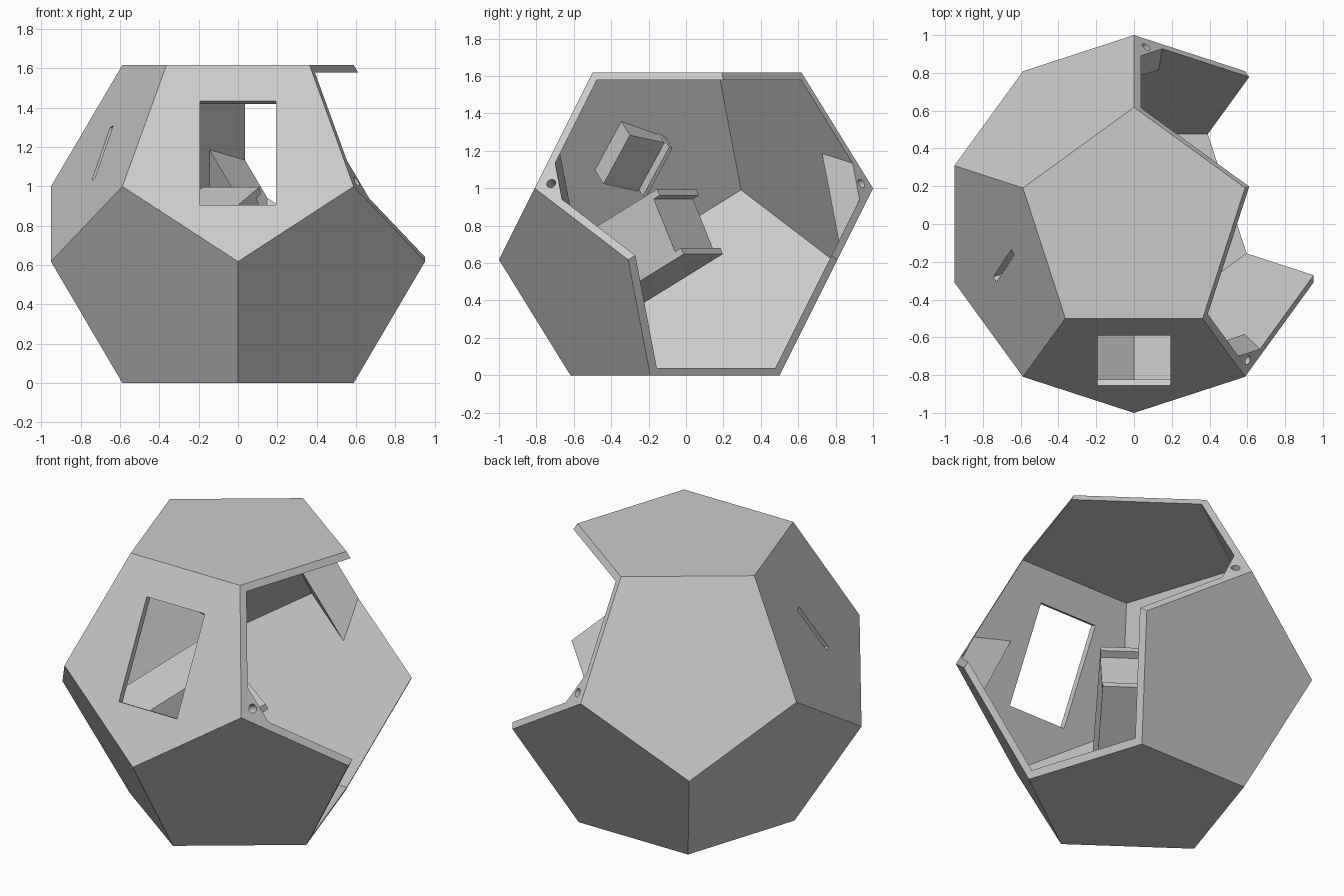
import bpy, bmesh
from math import sin, cos, radians
from mathutils import Vector

cube = bpy.data.objects.get("Cube")
if cube:
    bpy.data.objects.remove(cube)

R = 0.809               # centre to face
T = 0.038               # wall thickness
C = Vector((0, 0, R))
Z = Vector((0, 0, 1))

grey = bpy.data.materials.new("light_grey")
grey.use_nodes = True
rgba = (0.6, 0.6, 0.6, 1)
grey.diffuse_color = rgba
grey.node_tree.nodes["Principled BSDF"].inputs["Base Color"].default_value = rgba


def add(name, bm):
    bmesh.ops.recalc_face_normals(bm, faces=bm.faces)
    me = bpy.data.meshes.new(name)
    bm.to_mesh(me)
    bm.free()
    me.materials.append(grey)
    ob = bpy.data.objects.new(name, me)
    bpy.context.collection.objects.link(ob)
    return ob


def solid(name, planes):
    """Convex solid bounded by (normal, distance from the centre) planes."""
    bm = bmesh.new()
    bmesh.ops.create_cube(bm, size=4)
    bmesh.ops.translate(bm, verts=bm.verts, vec=C)
    for n, d in planes:
        cut = bmesh.ops.bisect_plane(bm, geom=bm.verts[:] + bm.edges[:] + bm.faces[:],
                                     plane_co=C + n * d, plane_no=n, clear_outer=True)
        edges = [e for e in cut["geom_cut"] if isinstance(e, bmesh.types.BMEdge)]
        if edges:
            bmesh.ops.edgeloop_fill(bm, edges=edges)
    return add(name, bm)


def span(axis, low, high):
    return [(axis, high), (-axis, -low)]


def cut(target, cutter):
    cutter.hide_render = True
    mod = target.modifiers.new("cut", 'BOOLEAN')
    mod.operation, mod.solver, mod.object = 'DIFFERENCE', 'EXACT', cutter
    bpy.context.view_layer.update()
    graph = bpy.context.evaluated_depsgraph_get()
    me = bpy.data.meshes.new_from_object(target.evaluated_get(graph))
    target.modifiers.clear()
    target.data = me
    bpy.data.objects.remove(cutter)


def face_axes(n):
    side = Z.cross(n).normalized()
    return side, n.cross(side)


# Twelve face directions of the dodecahedron
upper = {a: Vector((cos(radians(a)), sin(radians(a)), 0.5)).normalized()
         for a in (-90, -18, 54, 126, 198)}
lower = {a + 180: -n for a, n in upper.items()}
normals = [Z, -Z, *upper.values(), *lower.values()]
missing = [upper[-18], upper[54], lower[378]]      # open corner
hull = [(n, R) for n in normals]

# Shell with three faces open
shell = solid("shell", hull)
cut(shell, solid("cavity", [(n, R - T) for n in normals if n not in missing]))

# Front window
n = upper[-90]
side, up = face_axes(n)
cut(shell, solid("window_cutter", span(side, -0.193, 0.193) + span(up, -0.296, 0.296)
                 + span(n, 0.7, 0.9)))

# Slot and its inner hood on the right side face
n = upper[198]
side, up = face_axes(n)
side = -side if side.y > 0 else side
along = up * cos(radians(20)) - side * sin(radians(20))
across = side * cos(radians(20)) + up * sin(radians(20))
cut(shell, solid("slot_cutter", span(along, -0.16, 0.16) + span(across, -0.02, 0.015)
                 + span(n, 0.7, 0.9)))
ramp_normal = (-n - across * 0.32).normalized()
ramp_d = ramp_normal.dot(n * 0.683)
hood = solid("slot_hood", span(along, -0.155, 0.155) + span(across, -0.005, 0.24)
             + [(n, R - T + 0.005), (ramp_normal, ramp_d)])
lip = solid("slot_lip", span(along, -0.155, 0.155) + span(across, -0.04, -0.02)
            + span(n, 0.64, R - T + 0.005))

# Mounting block rising from a lower face to the middle, with two end lips
n = -lower[234] if 234 in lower else upper[54]
side, up = face_axes(n)
width = span(side, -0.178, 0.178)
solid("mount_block", width + span(up, -0.195, 0.195) + span(n, -R + T / 2, -0.015))
for name, low in (("upper_mount_lip", 0.157), ("lower_mount_lip", -0.195)):
    solid(name, width + span(up, low, low + 0.038) + span(n, -0.016, 0.029))

# Screw bosses in two corners of the opening, each with a round hole
corners = (("front_boss", -18, -54), ("back_boss", 54, 90))
for name, face, angle in corners:
    n = upper[face]
    v = Vector((cos(radians(angle)), sin(radians(angle)), 1 - R))
    d = (n * R - v).normalized()
    inner = [(m, R if m == n else R - T + 0.004) for m in normals]
    boss = solid(name, inner + [(d, d.dot(v) + 0.135), (-n, 0.19 - R)])
    bm = bmesh.new()
    bmesh.ops.create_cone(bm, segments=24, radius1=0.025, radius2=0.025, depth=0.24,
                          cap_ends=True)
    bm.transform(n.to_track_quat('Z', 'Y').to_matrix().to_4x4())
    bmesh.ops.translate(bm, verts=bm.verts, vec=C + v + d * 0.093)
    cut(boss, add("hole_cutter", bm))
